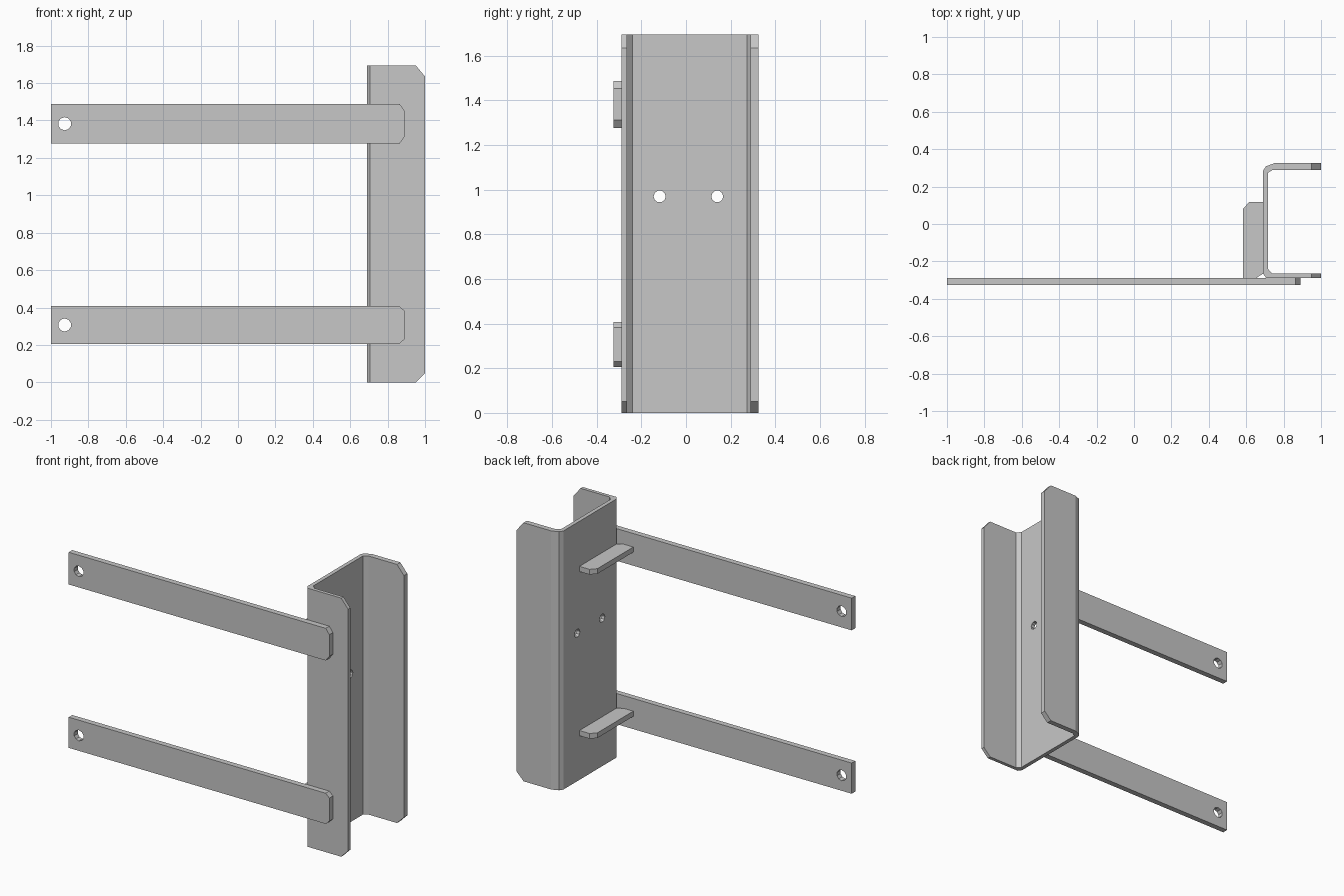
import bpy, bmesh, math
from mathutils import Matrix, Vector

cube = bpy.data.objects.get("Cube")
if cube:
    bpy.data.objects.remove(cube, do_unlink=True)

steel = bpy.data.materials.new("light grey steel")
steel.use_nodes = True
GREY = (0.57, 0.57, 0.57, 1)
steel.diffuse_color = GREY
steel.node_tree.nodes["Principled BSDF"].inputs["Base Color"].default_value = GREY


def make_object(name, bm):
    bmesh.ops.recalc_face_normals(bm, faces=bm.faces)
    mesh = bpy.data.meshes.new(name)
    bm.to_mesh(mesh)
    bm.free()
    mesh.materials.append(steel)
    obj = bpy.data.objects.new(name, mesh)
    bpy.context.collection.objects.link(obj)
    return obj


def prism(name, outline, axis, low, high):
    """Extrude a flat outline along y (outline in x, z) or z (outline in x, y)."""
    bm = bmesh.new()
    place = (lambda a, b: (a, low, b)) if axis == "y" else (lambda a, b: (a, b, low))
    face = bm.faces.new([bm.verts.new(place(a, b)) for a, b in outline])
    grown = bmesh.ops.extrude_face_region(bm, geom=[face])["geom"]
    shift = Vector((0, high - low, 0) if axis == "y" else (0, 0, high - low))
    bmesh.ops.translate(bm, vec=shift, verts=[v for v in grown if isinstance(v, bmesh.types.BMVert)])
    return make_object(name, bm)


def cut(target, cutter):
    cutter.hide_render = True
    cutter.hide_viewport = True
    mod = target.modifiers.new(cutter.name, "BOOLEAN")
    mod.operation = "DIFFERENCE"
    mod.solver = "EXACT"
    mod.object = cutter


def drill(target, center, radius, axis):
    bm = bmesh.new()
    turn = Matrix.Rotation(math.pi / 2, 4, "Y" if axis == "x" else "X")
    bmesh.ops.create_cone(bm, cap_ends=True, segments=10, radius1=radius, radius2=radius,
                          depth=0.2, matrix=Matrix.Translation(center) @ turn)
    cut(target, make_object(target.name + "_hole_cutter", bm))


# Bent channel standing upright, open towards +x
HEIGHT = 1.695
FRONT = -0.288
channel = prism("channel", [
    (1, FRONT), (0.706, FRONT), (0.69, -0.265), (0.69, 0.285), (0.705, 0.308), (0.75, 0.325),
    (1, 0.325), (1, 0.29), (0.742, 0.29), (0.716, 0.273), (0.716, -0.24), (0.74, -0.265),
    (1, -0.265)], "z", 0, HEIGHT)

# Clipped corners of both flanges
for name, edge, inward in (("top", HEIGHT, -0.06), ("bottom", 0, 0.05)):
    corner = [(0.95, edge), (1, edge + inward), (1.1, edge + inward), (1.1, edge - inward), (0.95, edge - inward)]
    cut(channel, prism(name + "_corner_cutter", corner, "y", -0.5, 0.5))

# Pair of bolt holes in the web
for y in (-0.118, 0.14):
    drill(channel, (0.7, y, 0.97), 0.027, "x")

# Two flat arms, each with a stiffening gusset behind it
for name, low, high, clip in (("lower", 0.206, 0.407, 0.025), ("upper", 1.277, 1.488, 0.035)):
    arm = prism(name + "_arm", [
        (-1, low), (0.864, low), (0.89, low + clip), (0.89, high - clip), (0.864, high),
        (-1, high)], "y", -0.325, FRONT)
    mid = (low + high) / 2
    drill(arm, (-0.927, -0.3, mid), 0.035, "y")
    prism(name + "_gusset", [
        (0.584, FRONT), (0.655, FRONT), (0.69, -0.265), (0.69, 0.118), (0.617, 0.118),
        (0.584, 0.083)], "z", mid - 0.017, mid + 0.017)
